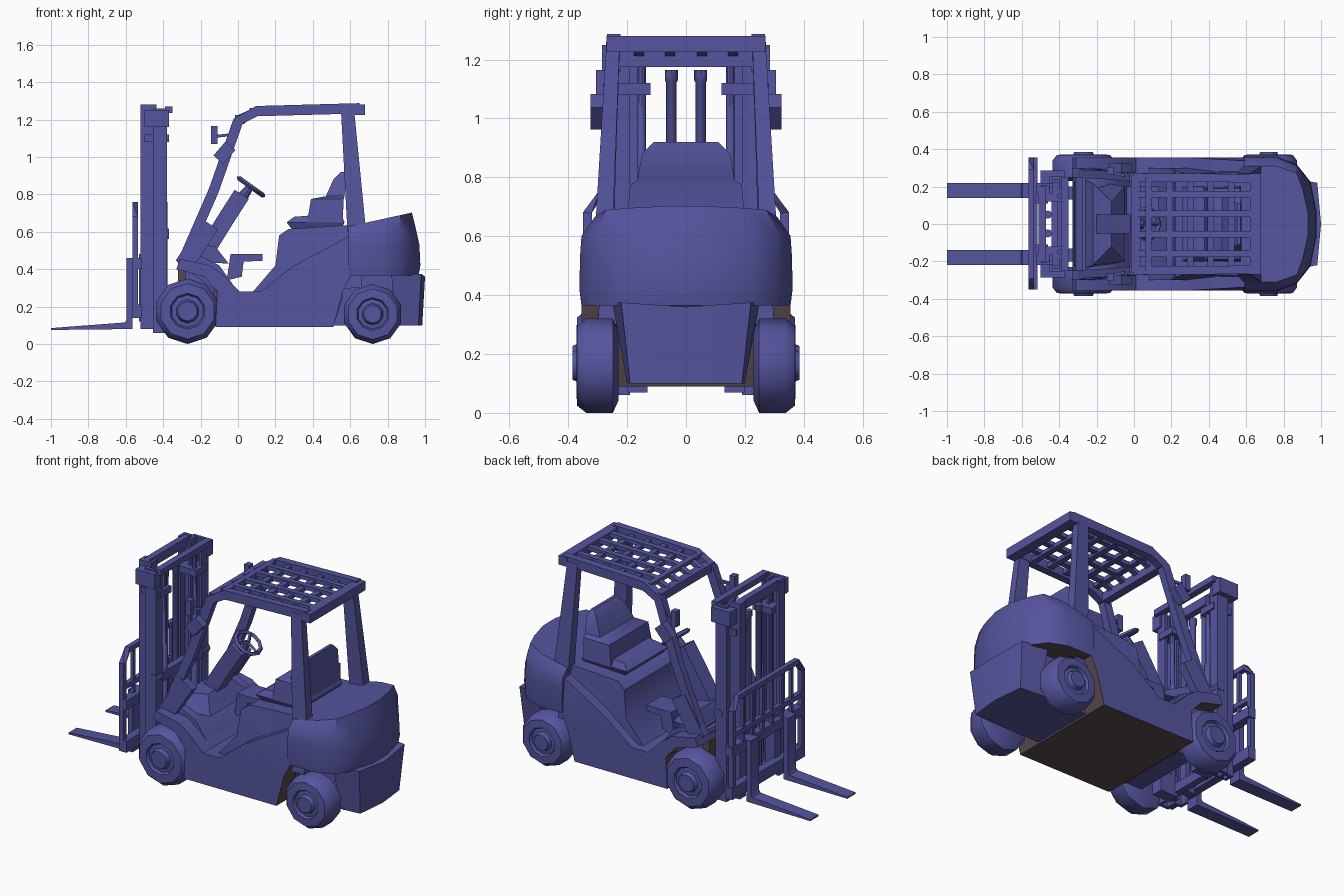
import bpy, bmesh, math
from mathutils import Vector

if "Cube" in bpy.data.objects:
    bpy.data.objects.remove(bpy.data.objects["Cube"])

def material(name, rgb):
    m = bpy.data.materials.new(name)
    m.diffuse_color = (*rgb, 1)
    m.use_nodes = True
    m.node_tree.nodes["Principled BSDF"].inputs["Base Color"].default_value = m.diffuse_color
    return m

BLUE = material("violet blue", (0.09, 0.09, 0.345))
BROWN = material("dark brown", (0.095, 0.068, 0.08))

def loft(name, rings, mat=BLUE, flip=False, rule=None):
    """Bridge rings of equal length and cap both ends; flip adds the y-mirrored copy."""
    bm = bmesh.new()
    for s in ((1, -1) if flip else (1,)):
        vs = [[bm.verts.new((p[0], p[1] * s, p[2])) for p in r] for r in rings]
        n = len(vs[0])
        for a, b in zip(vs, vs[1:]):
            for i in range(n):
                bm.faces.new((a[i], a[(i + 1) % n], b[(i + 1) % n], b[i]))
        bm.faces.new(vs[0])
        bm.faces.new(vs[-1])
    bmesh.ops.recalc_face_normals(bm, faces=bm.faces)
    bm.normal_update()
    me = bpy.data.meshes.new(name)
    me.materials.append(mat)
    if rule:
        me.materials.append(BROWN)
        for f in bm.faces:
            f.material_index = int(rule(f))
    bmesh.ops.triangulate(bm, faces=[f for f in bm.faces if len(f.verts) > 4])
    bm.to_mesh(me)
    ob = bpy.data.objects.new(name, me)
    bpy.context.collection.objects.link(ob)
    return ob

def box(name, x, y, z, **k):
    ring = lambda h: [(x[0], y[0], h), (x[1], y[0], h), (x[1], y[1], h), (x[0], y[1], h)]
    return loft(name, [ring(z[0]), ring(z[1])], **k)

def prism(name, pts, y0, y1, **k):
    """Side profile (x, z) pushed from y0 to y1."""
    return loft(name, [[(x, y, z) for x, z in pts] for y in (y0, y1)], **k)

def beam(name, path, w, h, **k):
    """Bar along a path: w across y, h across the path in the xz plane."""
    path = [Vector(p) for p in path]
    rings = []
    for i, p in enumerate(path):
        d = (path[min(i + 1, len(path) - 1)] - path[max(i - 1, 0)]).normalized()
        side = Vector((0, 1, 0)) if abs(d.y) < 0.9 else Vector((1, 0, 0))
        up = d.cross(side).normalized()
        side = up.cross(d)
        rings.append([p + side * a * w / 2 + up * b * h / 2
                      for a, b in ((-1, -1), (1, -1), (1, 1), (-1, 1))])
    return loft(name, rings, **k)

def rod(name, p, q, steps, n=8, **k):
    """Turned part from p to q; steps are (fraction, radius)."""
    p, q = Vector(p), Vector(q)
    d = (q - p).normalized()
    u = d.cross(Vector((0, 1, 0)) if abs(d.y) < 0.9 else Vector((1, 0, 0))).normalized()
    v = d.cross(u)
    ang = [2 * math.pi * i / n for i in range(n)]
    return loft(name, [[p.lerp(q, t) + (u * math.cos(a) + v * math.sin(a)) * r for a in ang]
                       for t, r in steps], **k)

# wheels
for name, x, r in (("front_wheels", -0.27, 0.175), ("rear_wheels", 0.72, 0.16)):
    rod(name, (x, 0.23, r), (x, 0.385, r),
        [(0, r * .75), (.12, r), (.7, r), (.9, r * .85), (.92, r * .55), (.82, r * .5),
         (.84, r * .36), (1, r * .3)], n=10, flip=True)

# chassis between the wheels: brown middle, blue front and rear underbody
prism("chassis", [(-.13, .095), (.51, .095), (.56, .25), (.56, .38), (.3, .38), (.14, .26),
                  (-.02, .26), (-.13, .35)], -.24, .24, mat=BROWN)
prism("front_underbody", [(-.3, .2), (-.24, .092), (-.13, .092), (-.13, .38), (-.3, .41)], -.22, .22)
box("front_wall", (-.32, -.28), (-.23, .23), (.2, .435), mat=BROWN)
prism("rear_underbody", [(.51, .1), (.86, .1), (.86, .4), (.56, .4)], -.2, .2)

# body sides with wheel arches, brown where the underside and arches show
arch = lambda f: abs(f.normal.y) < .6 and f.normal.z < .35 and f.calc_center_median().z < .41
sill = [(-.12, .09), (-.11, .28), (-.18, .36), (-.33, .4), (-.31, .455), (-.15, .42), (-.08, .37),
        (.01, .28), (.12, .28), (.3, .42), (.6, .58), (.62, .4), (.56, .28), (.51, .09)]
loft("lower_body", [[(x, y * (1 if z < .5 else .95), z) for x, z in sill]
                    for y in (-.355, .355)], rule=arch)

# cowl, dashboard and pedal box
prism("cowl", [(-.275, .4), (-.275, .46), (-.2, .47), (-.1, .42), (0, .28), (-.1, .27)], -.27, .27)
loft("dashboard", [[(-.27, -.24, .44), (-.27, .24, .44), (-.05, .2, .43), (-.05, -.2, .43)],
                   [(-.22, -.22, .54), (-.22, .22, .54), (-.12, .12, .52), (-.12, -.12, .52)]])
prism("pedal_box", [(-.06, .34), (.02, .36), (.03, .44), (.13, .445), (.13, .48), (-.04, .48)], .05, .2)

# engine hood
loft("hood", [[(.08, y, .28), (.2, y, .42), (.22, y * .95, .58), (.27, y * .9, .615),
               (.66, y * .92, .64), (.66, y, .3)] for y in (-.3, .3)])

# counterweight: rounded in plan, top sloping up to the rear
def plan(z, w, back, slope=0):
    half = [(.59, w), (.76, w), (.87, w * .88), (.945 + back, w * .62), (.975 + back, w * .2)]
    pts = half + [(x, -y) for x, y in reversed(half)]
    return [(x, y, z + slope * (x - .6)) for x, y in pts]
loft("counterweight", [plan(.365, .355, -.01), plan(.42, .362, 0), plan(.53, .36, -.005),
                       plan(.585, .355, -.025, .1), plan(.63, .31, -.045, .22)],
     rule=lambda f: f.normal.z < -.7)
loft("counterweight_tail", [[(.84, -.2, .1), (.965, -.19, .1), (.985, 0, .1), (.965, .19, .1), (.84, .2, .1)],
                            [(.82, -.25, .375), (.98, -.22, .375), (1, 0, .36), (.98, .22, .375),
                             (.82, .25, .375)]])

# seat
loft("seat_cushion", [[(.29, -.18, .61), (.55, -.18, .61), (.55, .18, .61), (.29, .18, .61)],
                      [(.26, -.2, .65), (.57, -.2, .65), (.57, .2, .65), (.26, .2, .65)],
                      [(.3, -.17, .68), (.55, -.18, .7), (.55, .18, .7), (.3, .17, .68)]])
loft("seat_back", [[(.37, -.2, .65), (.56, -.2, .65), (.56, .2, .65), (.37, .2, .65)],
                   [(.39, -.19, .775), (.565, -.19, .775), (.565, .19, .775), (.39, .19, .775)],
                   [(.47, -.165, .79), (.57, -.165, .79), (.57, .165, .79), (.47, .165, .79)],
                   [(.51, -.14, .88), (.575, -.15, .88), (.575, .15, .88), (.51, .14, .88)],
                   [(.55, -.11, .92), (.57, -.11, .92), (.57, .11, .92), (.55, .11, .92)]])

# steering column and wheel
beam("steering_column", [(-.2, 0, .45), (-.07, 0, .66), (.02, 0, .8)], .1, .09)
rod("steering_shaft", (.02, 0, .78), (.065, 0, .84), [(0, .03), (1, .02)])
c, ax, tilt = Vector((.07, 0, .84)), Vector((.58, 0, .81)), Vector((.81, 0, -.58))
spoke = lambda a: tilt * math.cos(a) + Vector((0, 1, 0)) * math.sin(a)
loft("steering_wheel", [[c + spoke(math.pi * i / 5) * (.08 + .013 * p) + ax * .013 * q
                         for p, q in ((1, 0), (0, 1), (-1, 0), (0, -1))] for i in range(11)])
for a in (0, 2.1, 4.2):
    rod("steering_spoke", c, c + spoke(a) * .08, [(0, .01), (1, .01)], n=4)

# overhead guard: pillars, side rails, cross beams and grille
beam("front_pillars_and_rails", [(-.3, .27, .43), (-.13, .262, .82), (0, .25, 1.19), (.1, .248, 1.245),
                                 (.65, .245, 1.26)], .045, .055, flip=True)
beam("front_pillar_feet", [(-.29, .275, .42), (-.15, .268, .64)], .05, .1, flip=True)
loft("rear_pillars", [[(.585, .25, .6), (.685, .25, .6), (.685, .31, .6), (.585, .31, .6)],
                      [(.55, .225, 1.26), (.62, .225, 1.26), (.62, .27, 1.26), (.55, .27, 1.26)]], flip=True)
box("roof_rear_beam", (.62, .68), (-.27, .27), (1.225, 1.28))
beam("roof_front_beam", [(.01, -.26, 1.2), (.01, .26, 1.2)], .05, .05)
for y in (-.16, -.055, .055, .16):
    beam("roof_long_bar", [(.01, y, 1.215), (.1, y, 1.255), (.65, y, 1.265)], .034, .025)
for x in (.08, .19, .3, .41, .52):
    beam("roof_cross_bar", [(x, -.25, 1.25), (x, .25, 1.25)], .035, .025)

# lamps and mirrors on the front pillars
beam("work_lamps", [(-.105, .3, .985), (-.04, .3, 1.06)], .05, .07, flip=True)
box("mirrors", (-.145, -.11), (.265, .305), (1.07, 1.165), flip=True)
beam("mirror_arms", [(-.12, .275, 1.11), (-.03, .255, 1.12)], .015, .015, flip=True)

# mast: nested channels, each a web with two flanges
def channel(name, x0, x1, y0, y1, z0, z1):
    t = .018
    box(name + "_web", (x0, x1), (y1 - t, y1), (z0, z1), flip=True)
    for a in (x0, x1 - t):
        box(name + "_flange", (a, a + t), (y0, y1), (z0, z1), flip=True)
channel("inner_mast", -.52, -.435, .16, .22, .08, 1.28)
channel("outer_mast", -.455, -.38, .19, .255, .06, 1.26)
for name, x, z in (("top", -.49, 1.25), ("bottom", -.42, .12), ("middle", -.39, .59)):
    box("mast_" + name + "_bar", (x - .02, x + .02), (-.2, .2), (z - .028, z + .028))
box("mast_rear_top_bar", (-.39, -.35), (-.25, .25), (1.235, 1.27))
box("mast_brackets", (-.5, -.37), (.12, .23), (1.08, 1.12), flip=True)
box("mast_mounts", (-.42, -.3), (.13, .2), (.07, .2), flip=True)
box("mast_side_caps", (-.5, -.37), (.22, .285), (1.16, 1.25), flip=True)
rod("tilt_fittings", (-.4, .15, .59), (-.4, .26, .59), [(0, .03), (1, .03)], flip=True)
rod("side_cylinders", (-.4, .15, .1), (-.4, .15, 1.2), [(0, .022), (.6, .022), (.61, .014), (1, .014)], flip=True)
rod("lift_cylinders", (-.46, .05, .12), (-.46, .05, 1.165),
    [(0, .018), (.96, .018), (.965, .022), (1, .022)], flip=True)

# carriage and load backrest
for z0, z1 in ((.14, .21), (.4, .46)):
    box("carriage_plate", (-.565, -.515), (-.35, .355), (z0, z1))
box("carriage_rollers", (-.53, -.46), (.11, .16), (.12, .48), flip=True)
beam("backrest_frame", [(-.55, .335, .14), (-.55, .335, .68), (-.55, .29, .745), (-.55, -.29, .745),
                        (-.55, -.335, .68), (-.55, -.335, .14)], .03, .03)
beam("backrest_rail", [(-.55, -.33, .53), (-.55, .33, .53)], .03, .03)
for i in range(6):
    y = -.235 + i * .094
    box("backrest_bar", (-.56, -.54), (y - .01, y + .01), (.45, .745))

# forks
prism("forks", [(-1, .075), (-1, .085), (-.605, .115), (-.595, .13), (-.595, .46), (-.565, .46),
                (-.565, .08)], .14, .22, flip=True)

# smooth shading with sharp edges kept
bpy.ops.object.select_all(action='SELECT')
bpy.context.view_layer.objects.active = bpy.context.selected_objects[0]
bpy.ops.object.shade_smooth_by_angle(angle=math.radians(40))
